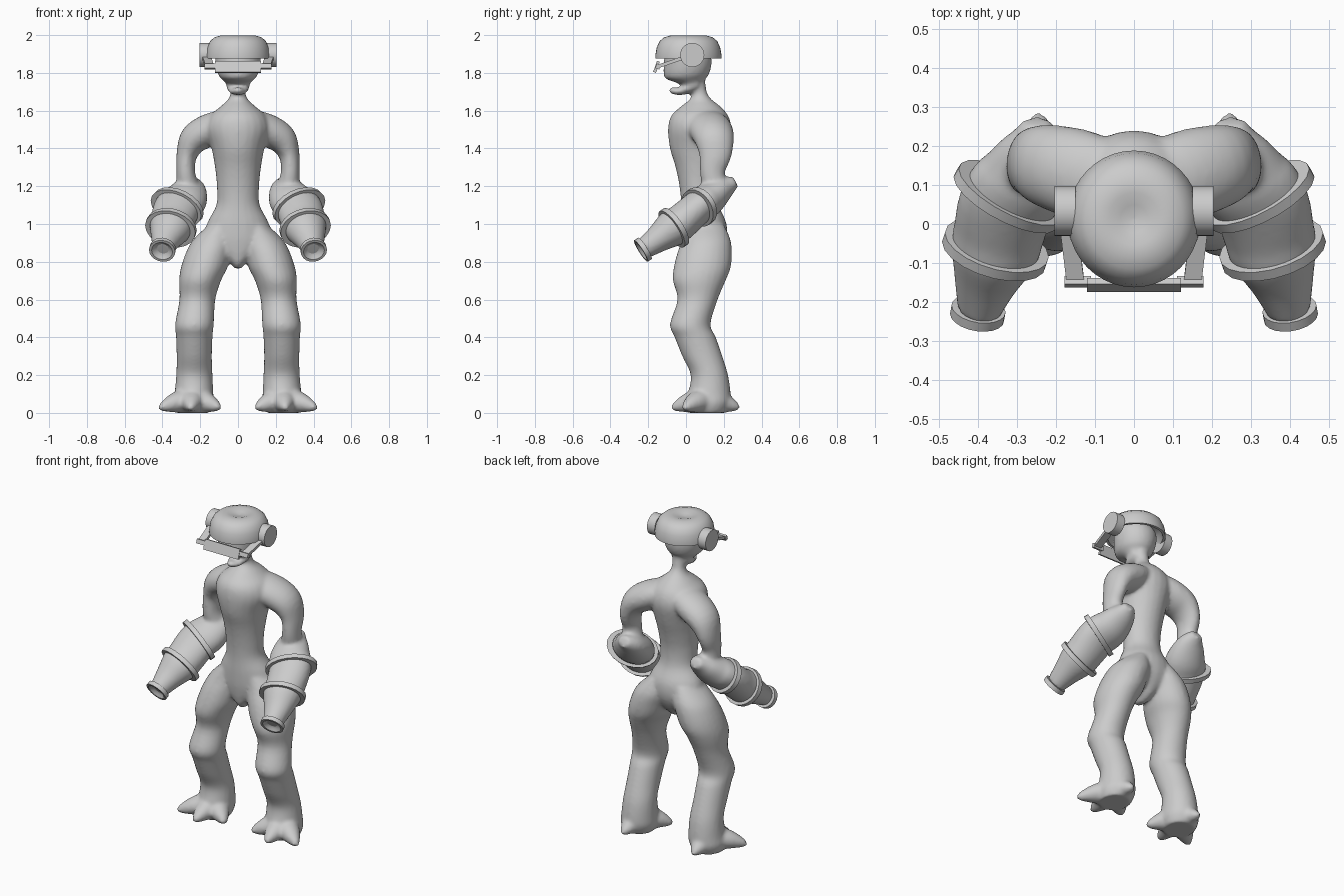
import bpy, bmesh, math
from mathutils import Vector

if "Cube" in bpy.data.objects:
    bpy.data.objects.remove(bpy.data.objects["Cube"])

X, Y, Z = Vector((1, 0, 0)), Vector((0, 1, 0)), Vector((0, 0, 1))


def catmull(pts, n):
    out = []
    for i in range(len(pts) - 1):
        p = [pts[max(0, min(len(pts) - 1, i + k))] for k in (-1, 0, 1, 2)]
        for j in range(n):
            t = j / n
            out.append([0.5 * (2 * b + (c - a) * t + (2*a - 5*b + 4*c - d) * t*t
                               + (3*b - a - 3*c + d) * t**3) for a, b, c, d in zip(*p)])
    return out + [list(pts[-1])]


def loft(bm, secs, side=1, ref=X, axis=None, n=4, seg=24):
    """Skin ellipses (x, y, z, radius along ref, other radius) along a path."""
    secs = catmull(secs, n) if n > 1 else secs
    ctr = [Vector(s[:3]) for s in secs]
    rings = []
    for i, s in enumerate(secs):
        d = axis or (ctr[min(i + 1, len(ctr) - 1)] - ctr[max(i - 1, 0)]).normalized()
        u = (ref - d * ref.dot(d)).normalized()
        v = d.cross(u)
        ring = []
        for k in range(seg):
            a = 2 * math.pi * k / seg
            p = ctr[i] + u * (math.cos(a) * s[3]) + v * (math.sin(a) * s[4])
            ring.append(bm.verts.new((p.x * side, p.y, p.z)))
        rings.append(ring)
    for r, q in zip(rings, rings[1:]):
        for k in range(seg):
            bm.faces.new((r[k], r[k - 1], q[k - 1], q[k]))
    bm.faces.new(rings[0])
    bm.faces.new(rings[-1])


def stack(rows):
    """Rows of (z, x0, x1, y0, y1) to horizontal sections."""
    return [((a + b) / 2, (c + d) / 2, z, (b - a) / 2, (d - c) / 2) for z, a, b, c, d in rows]


def finish(bm, name, angle=35):
    bmesh.ops.recalc_face_normals(bm, faces=bm.faces)
    me = bpy.data.meshes.new(name)
    bm.to_mesh(me)
    bm.free()
    ob = bpy.data.objects.new(name, me)
    bpy.context.collection.objects.link(ob)
    bpy.ops.object.select_all(action='DESELECT')
    ob.select_set(True)
    bpy.context.view_layer.objects.active = ob
    bpy.ops.object.shade_smooth_by_angle(angle=math.radians(angle))
    return ob


# Body: torso, neck, head, jaw, limbs fused into one smooth skin
bm = bmesh.new()
torso = [(.765, .02, .03, .09), (.80, .05, .0, .15), (.9, .17, -.02, .21), (1.0, .165, -.025, .215),
         (1.1, .115, -.025, .175), (1.2, .112, -.035, .17), (1.3, .122, -.055, .19),
         (1.4, .14, -.085, .22), (1.5, .17, -.095, .24), (1.57, .15, -.08, .225),
         (1.62, .095, -.03, .185), (1.66, .052, .02, .135), (1.70, .04, .03, .11), (1.78, .045, .02, .1)]
loft(bm, stack([(z, -w, w, a, b) for z, w, a, b in torso]), axis=Z)
head = [(1.735, .05, .0, .085), (1.765, .085, -.1, .10), (1.79, .105, -.118, .12),
        (1.84, .118, -.118, .135), (1.9, .118, -.11, .13), (1.95, .08, -.07, .09)]
loft(bm, stack([(z, -w, w, a, b) for z, w, a, b in head]), axis=Z)
loft(bm, [(0, .06, 1.745, .06, .03), (0, .02, 1.725, .062, .033), (0, -.03, 1.704, .048, .022),
          (0, -.07, 1.706, .03, .018), (0, -.088, 1.716, .016, .010)])
leg = stack([(1.0, .02, .15, .0, .2), (.92, .01, .235, -.02, .235), (.85, .03, .275, -.045, .243),
             (.77, .055, .302, -.065, .237), (.70, .09, .312, -.07, .21), (.60, .12, .31, -.045, .168),
             (.47, .128, .333, -.085, .13), (.40, .135, .328, -.06, .158), (.30, .138, .325, -.02, .193),
             (.20, .135, .327, .025, .223), (.10, .13, .337, .01, .237), (.05, .13, .345, .0, .235),
             (.0, .15, .33, .02, .21)])
arm = [(.06, .10, 1.54, .11, .07), (.15, .13, 1.50, .115, .085), (.23, .15, 1.45, .105, .08),
       (.27, .155, 1.37, .087, .056), (.277, .14, 1.28, .067, .049), (.267, .15, 1.2, .065, .06),
       (.26, .16, 1.15, .06, .06)]
forearm = [(.25, .262, 1.225, .035, .03), (.253, .2, 1.19, .085, .062), (.28, .12, 1.13, .12, .09),
           (.322, .06, 1.085, .125, .09), (.345, -.02, 1.015, .118, .095), (.358, -.075, .975, .112, .098),
           (.38, -.15, .92, .082, .073), (.397, -.225, .867, .055, .055)]
for s in (1, -1):
    loft(bm, leg, s, axis=Z)
    loft(bm, arm, s, ref=Y)
    loft(bm, forearm, s)
    # Three claws and a heel spur
    for tx, ty in ((.415, -.01), (.25, -.075), (.095, .0), (.245, .28)):
        mx, my = (tx + .24) / 2, (ty + .11) / 2
        loft(bm, [(.24, .11, .075, .07, .08), (mx, my, .055, .055, .06),
                  (mx * .3 + tx * .7, my * .3 + ty * .7, .035, .03, .032), (tx, ty, .022, .012, .014)], s, ref=Z)
body = finish(bm, "body", 180)
m = body.modifiers.new("fuse", 'REMESH')
m.mode, m.voxel_size, m.use_smooth_shade = 'VOXEL', .0105, True
m = body.modifiers.new("soften", 'SMOOTH')
m.factor, m.iterations = .5, 7

# Forearm flanges: wrist end is cupped
flanges = [("elbow_flange", (.322, .07, 1.09), (.11, -.17, -.11), .152, .107, .014, False),
           ("mid_flange", (.355, -.065, .98), (.06, -.18, -.12), .138, .115, .014, False),
           ("wrist_flange", (.4, -.228, .864), (.02, -.11, -.07), .07, .067, .013, True)]
for s, tag in ((1, "right"), (-1, "left")):
    for name, c, d, a, b, t, cup in flanges:
        bm = bmesh.new()
        d = Vector(d).normalized()
        prof = [(-t, .8), (-t, 1), (t, 1), (t, .8)]
        if cup:
            prof += [(0, .6), (-.7 * t, .3)]
        loft(bm, [(*(Vector(c) + d * o), a * k, b * k) for o, k in prof], s, axis=d, n=1, seg=20)
        finish(bm, f"{tag}_{name}")

# Helmet: hollow lathed cap with a dimple on top
bm = bmesh.new()
cap = [(.10, 1.95), (.14, 1.92), (.155, 1.877), (.170, 1.877), (.170, 1.895), (.163, 1.935),
       (.148, 1.968), (.125, 1.988), (.095, 1.997), (.065, 1.999), (.035, 1.988), (.003, 1.983)]
loft(bm, [(0, .013, z, r, r * 1.03) for r, z in cap], axis=Z, n=1, seg=40)
finish(bm, "helmet", 50)


def bar(name, a, b, w, h, side=1):
    """Box from a to b, w wide along x (or y), h thick."""
    bm = bmesh.new()
    a, b = Vector(a), Vector(b)
    d = (b - a).normalized()
    ref = X if abs(d.x) < .7 else Vector((0, .35, 1)).normalized()
    r = math.sqrt(.5)
    u = (ref - d * ref.dot(d)).normalized()
    v = d.cross(u)
    vs = [bm.verts.new((p.x * side, p.y, p.z)) for c in (a, b) for i, j in ((1, 1), (-1, 1), (-1, -1), (1, -1))
          for p in [c + u * (i * w / 2) + v * (j * h / 2)]]
    for f in ((0, 1, 2, 3), (4, 5, 6, 7), (0, 1, 5, 4), (1, 2, 6, 5), (2, 3, 7, 6), (3, 0, 4, 7)):
        bm.faces.new([vs[k] for k in f])
    return finish(bm, name)


# Ear discs and visor
for s, tag in ((1, "right"), (-1, "left")):
    bm = bmesh.new()
    loft(bm, [(.15, .033, 1.895, .064, .064), (.204, .033, 1.895, .064, .064)], s, ref=Z, axis=X, n=1, seg=28)
    finish(bm, f"{tag}_ear_disc")
    bar(f"{tag}_visor_arm", (.168, -.0, 1.885), (.15, -.148, 1.834), .045, .018, s)
    bar(f"{tag}_visor_hinge", (.11, -.148, 1.834), (.178, -.148, 1.834), .026, .022, s)
bar("visor", (-.121, -.156, 1.832), (.121, -.156, 1.832), .062, .016)
